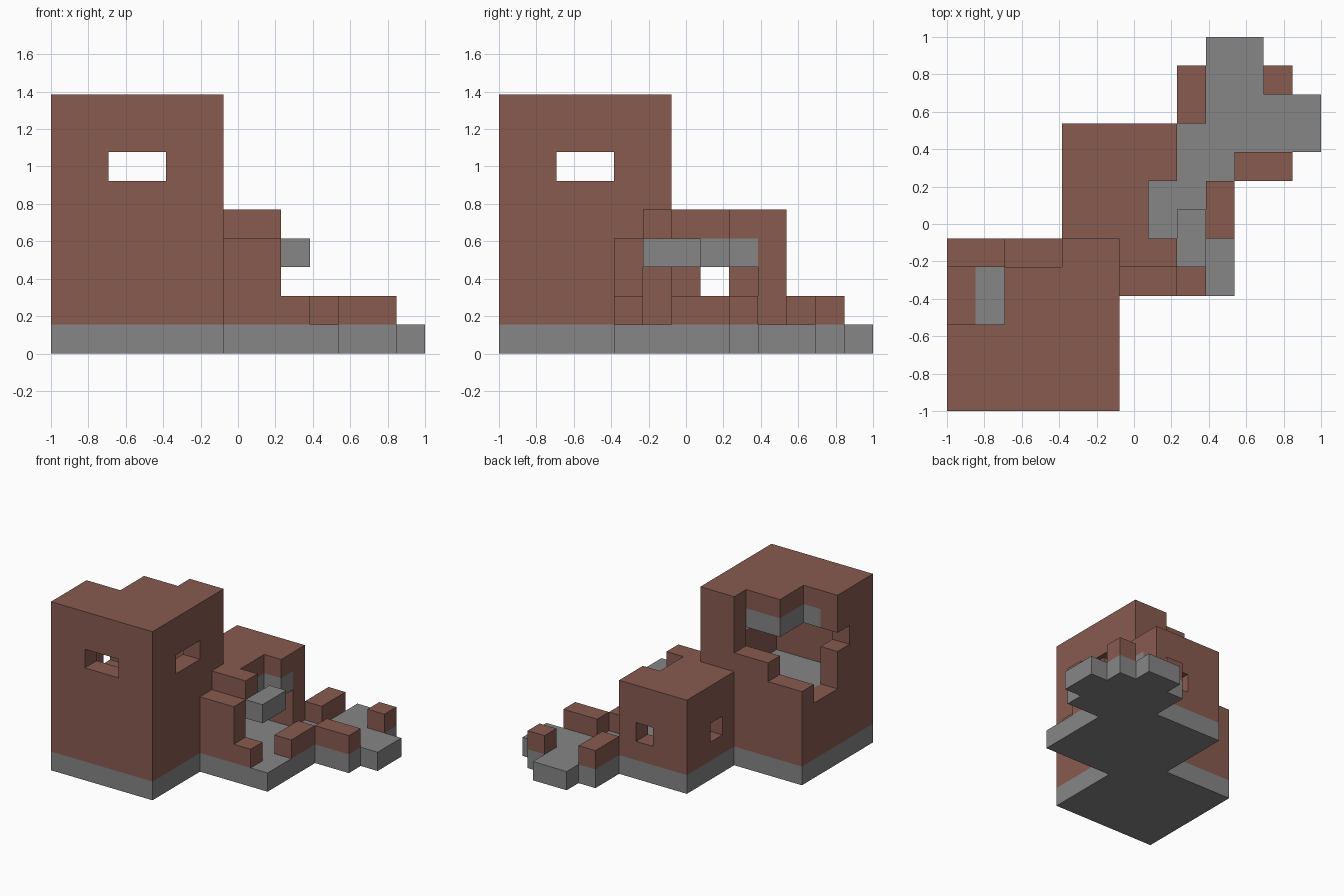
import bpy, bmesh, math
from mathutils import Vector

cube = bpy.data.objects.get("Cube")
if cube:
    bpy.data.objects.remove(cube, do_unlink=True)

N = 13            # blocks along the longest side
U = 2 / N         # block size


def material(name, rgb):
    m = bpy.data.materials.new(name)
    m.use_nodes = True
    m.diffuse_color = (*rgb, 1)
    m.node_tree.nodes["Principled BSDF"].inputs["Base Color"].default_value = (*rgb, 1)
    return m


brick = material("brick_brown", (0.243, 0.104, 0.081))
stone = material("stone_grey", (0.238, 0.238, 0.238))

cells = {}        # block position -> part name
parts = {}        # part name -> material


def box(x0, x1, y0, y1, z0, z1):
    return [(x, y, z) for x in range(x0, x1) for y in range(y0, y1) for z in range(z0, z1)]


def fill(part, mat, *bounds):
    parts[part] = mat
    for c in box(*bounds):
        cells[c] = part


def cut(*bounds):
    for c in box(*bounds):
        cells.pop(c, None)


def room(part, x0, x1, y0, y1, top):
    """Solid brick block hollowed to walls one block thick."""
    fill(part, brick, x0, x1, y0, y1, 1, top)
    cut(x0 + 1, x1 - 1, y0 + 1, y1 - 1, 1, top - 1)


# Low house: walls, roof, ceiling slab
room("house_walls", 4, 10, 4, 10, 5)
fill("house_ceiling", stone, 5, 9, 5, 9, 3, 4)
# Collapsed front right corner, with a beam left sticking out
cut(8, 10, 4, 10, 1, 5)
cut(6, 8, 4, 5, 4, 5)
cut(7, 8, 6, 8, 1, 5)
fill("broken_beam", stone, 8, 9, 5, 7, 3, 4)
fill("house_wall_stubs", brick, 8, 9, 4, 5, 1, 2)
fill("house_wall_stubs", brick, 9, 10, 6, 8, 1, 2)
# House windows
cut(4, 5, 7, 8, 2, 3)
cut(6, 7, 9, 10, 2, 3)

# Tower: walls, roof, two slabs
cut(0, 6, 0, 6, 1, 9)
room("tower_walls", 0, 6, 0, 6, 9)
fill("tower_floor", stone, 1, 5, 1, 5, 3, 4)
fill("tower_ceiling", stone, 1, 5, 1, 5, 7, 8)
# Tower windows on the front and both sides
cut(2, 4, 0, 1, 6, 7)
cut(0, 1, 2, 4, 6, 7)
cut(5, 6, 2, 4, 6, 7)
# Stepped break in the back corner
cut(0, 2, 3, 5, 4, 9)
cut(0, 2, 5, 6, 5, 9)
cut(2, 4, 5, 6, 6, 9)

# Ruined hut: only low stubs remain
fill("hut_wall_stubs", brick, 8, 9, 10, 12, 1, 2)
fill("hut_wall_stubs", brick, 11, 12, 11, 12, 1, 2)
fill("hut_wall_stubs", brick, 10, 12, 8, 9, 1, 2)

# Foundation under everything
fill("foundation", stone, 0, 6, 0, 6, 0, 1)
fill("foundation", stone, 4, 10, 4, 10, 0, 1)
fill("foundation", stone, 8, 12, 8, 12, 0, 1)
fill("foundation", stone, 9, 11, 12, 13, 0, 1)
fill("foundation", stone, 12, 13, 9, 11, 0, 1)


def skin(part, mat):
    """Mesh the exposed sides of a part's blocks and merge flat areas."""
    bm = bmesh.new()
    for c in [k for k, v in cells.items() if v == part]:
        for axis in range(3):
            for s in (-1, 1):
                n = list(c)
                n[axis] += s
                if tuple(n) in cells:
                    continue
                d = Vector((0, 0, 0))
                d[axis] = s / 2
                u = Vector((0, 0, 0))
                u[(axis + 1) % 3] = 0.5
                w = Vector((0, 0, 0))
                w[(axis + 2) % 3] = 0.5 * s
                mid = Vector(c) + Vector((0.5, 0.5, 0.5)) + d
                ring = [mid - u - w, mid + u - w, mid + u + w, mid - u + w]
                bm.faces.new([bm.verts.new(((p.x - N / 2) * U, (p.y - N / 2) * U, p.z * U))
                              for p in ring])
    bmesh.ops.remove_doubles(bm, verts=bm.verts, dist=U / 100)
    bmesh.ops.dissolve_limit(bm, angle_limit=math.radians(1), verts=bm.verts, edges=bm.edges)
    mesh = bpy.data.meshes.new(part)
    bm.to_mesh(mesh)
    bm.free()
    mesh.materials.append(mat)
    bpy.context.collection.objects.link(bpy.data.objects.new(part, mesh))


for part, mat in parts.items():
    skin(part, mat)
